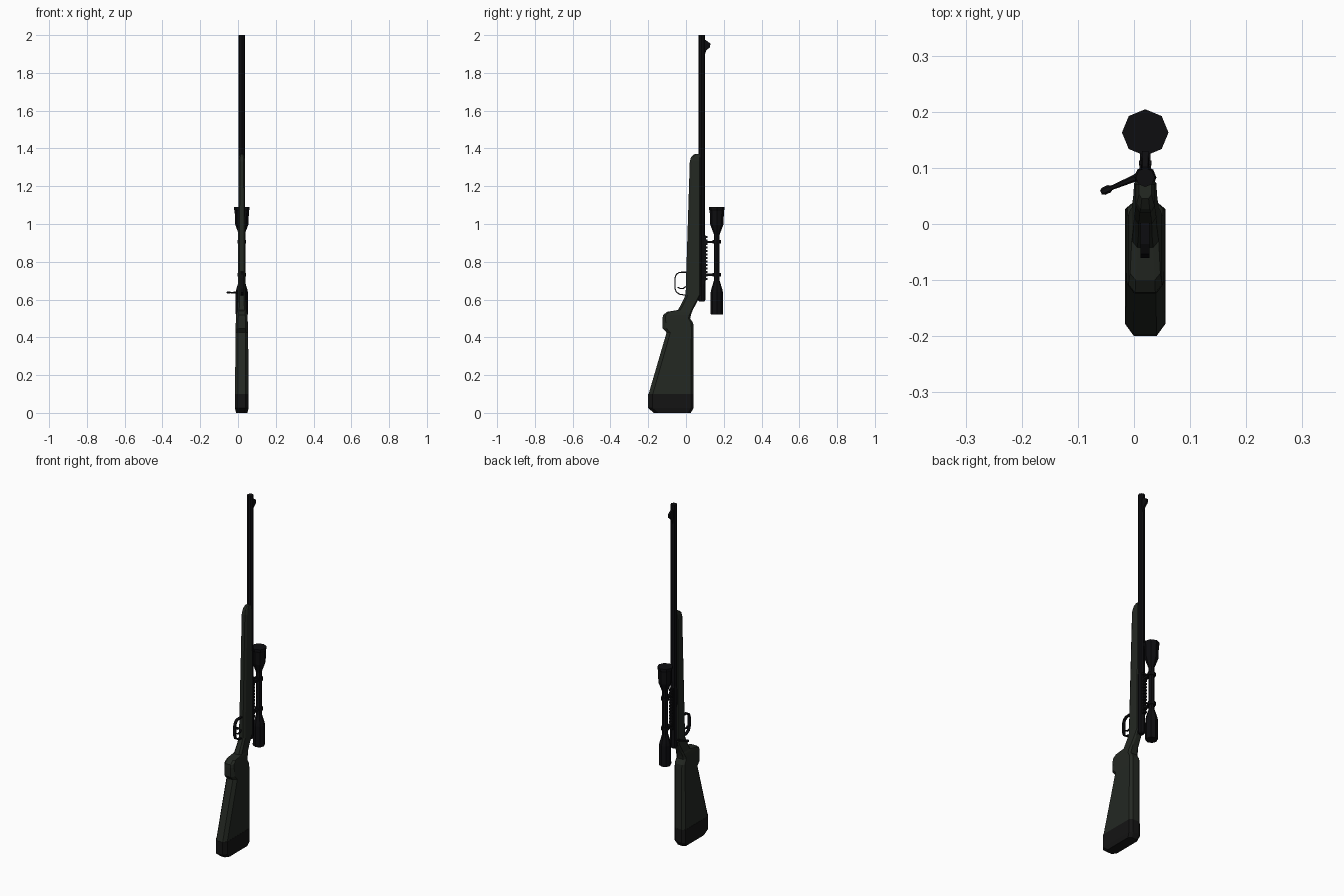
import bpy, bmesh, math
from mathutils import Vector

CX = 0.02            # rifle centre line in x
BARREL_Y, SCOPE_Y = 0.083, 0.163


def material(name, color):
    m = bpy.data.materials.new(name)
    m.diffuse_color = (*color, 1)
    return m


STOCK = material("dark_green_stock", (0.017, 0.021, 0.016))
RUBBER = material("black_rubber", (0.007, 0.007, 0.007))
METAL = material("black_metal", (0.004, 0.004, 0.005))


def loft(name, rings, mat):
    """Skin a list of equal-length point rings and cap both ends."""
    bm = bmesh.new()
    vs = [[bm.verts.new(p) for p in r] for r in rings]
    n = len(rings[0])
    for a, b in zip(vs, vs[1:]):
        for i in range(n):
            j = (i + 1) % n
            bm.faces.new((a[i], a[j], b[j], b[i]))
    bm.faces.new(vs[0][::-1])
    bm.faces.new(vs[-1])
    bmesh.ops.recalc_face_normals(bm, faces=bm.faces)
    me = bpy.data.meshes.new(name)
    bm.to_mesh(me)
    bm.free()
    me.materials.append(mat)
    ob = bpy.data.objects.new(name, me)
    bpy.context.collection.objects.link(ob)
    return ob


def lathe(name, y, profile, mat=METAL, n=8):
    """Faceted turned part along z; profile is (z, radius)."""
    ang = [2 * math.pi * i / n for i in range(n)]
    return loft(name, [[(CX + r * math.cos(a), y + r * math.sin(a), z) for a in ang]
                       for z, r in profile], mat)


def section(z, y0, y1, hw, cx, cy):
    """Chamfered rectangle across the stock."""
    pts = [(-hw + cx, y0), (hw - cx, y0), (hw, y0 + cy), (hw, y1 - cy * 0.6),
           (hw - cx, y1), (-hw + cx, y1), (-hw, y1 - cy * 0.6), (-hw, y0 + cy)]
    return [(CX + x, y, z) for x, y in pts]


def box(name, x0, x1, y0, y1, z0, z1, mat=METAL):
    q = [(x0, y0), (x1, y0), (x1, y1), (x0, y1)]
    return loft(name, [[(x, y, z) for x, y in q] for z in (z0, z1)], mat)


def strip(name, path, t, hw):
    """Flat bent strip following a (y, z) path."""
    P = [Vector(p) for p in path]
    rings = []
    for i, p in enumerate(P):
        d = (P[min(i + 1, len(P) - 1)] - P[max(i - 1, 0)]).normalized()
        o = Vector((-d.y, d.x)) * t / 2
        a, b = p + o, p - o
        rings.append([(CX - hw, *a), (CX + hw, *a), (CX + hw, *b), (CX - hw, *b)])
    return loft(name, rings, METAL)


def rod(name, stations, n=6):
    """Tapered rod through (point, radius) stations lying on one line."""
    a, b = Vector(stations[0][0]), Vector(stations[-1][0])
    q = (b - a).to_track_quat('Z', 'Y')
    return loft(name, [[Vector(p) + q @ Vector((r * math.cos(k * math.tau / n),
                                               r * math.sin(k * math.tau / n), 0))
                        for k in range(n)] for p, r in stations], METAL)


# Butt pad
loft("butt_pad", [section(*s, 0.016, 0.022) for s in (
    (0.0, -0.17, 0.025, 0.030), (0.025, -0.2, 0.04, 0.036), (0.1, -0.2, 0.04, 0.036))], RUBBER)

# Stock: butt, pistol grip, wrist and fore-end
loft("stock", [section(*s) for s in (
    (0.10, -0.198, 0.039, 0.035, 0.015, 0.022),
    (0.425, -0.103, 0.040, 0.034, 0.015, 0.020),
    (0.448, -0.124, 0.040, 0.033, 0.013, 0.020),
    (0.475, -0.124, 0.038, 0.032, 0.012, 0.018),
    (0.50, -0.124, 0.022, 0.031, 0.012, 0.015),
    (0.518, -0.122, 0.026, 0.030, 0.012, 0.015),
    (0.535, -0.10, 0.032, 0.027, 0.010, 0.012),
    (0.545, -0.042, 0.036, 0.024, 0.010, 0.012),
    (0.59, -0.018, 0.060, 0.021, 0.009, 0.012),
    (0.625, -0.002, 0.078, 0.020, 0.008, 0.012),
    (0.70, 0.000, 0.080, 0.020, 0.008, 0.012),
    (1.33, 0.020, 0.078, 0.017, 0.007, 0.012),
    (1.355, 0.027, 0.077, 0.015, 0.007, 0.011),
    (1.37, 0.045, 0.075, 0.011, 0.005, 0.008))], STOCK)

# Barrel and receiver
lathe("barrel", BARREL_Y, [(0.93, 0.017), (2.0, 0.017)])
lathe("receiver", BARREL_Y, [(0.59, 0.014), (0.597, 0.019), (0.93, 0.020), (0.95, 0.017)])

# Front sight
loft("front_sight", [[(CX - w, 0.09, z), (CX + w, 0.09, z), (CX + w * .7, y, z), (CX - w * .7, y, z)]
                     for z, y, w in ((1.89, 0.098, 0.007), (1.92, 0.108, 0.008), (1.935, 0.126, 0.008),
                                     (1.955, 0.130, 0.008), (1.975, 0.102, 0.007))], METAL)

# Scope rail with teeth
box("scope_rail", CX - 0.010, CX + 0.010, 0.095, 0.107, 0.70, 0.94)
for i in range(13):
    z = 0.704 + i * 0.0185
    box(f"rail_tooth_{i + 1}", CX - 0.011, CX + 0.011, 0.104, 0.113, z, z + 0.010)

# Scope body: eyepiece, tube and objective bell
lathe("scope", SCOPE_Y, [
    (0.52, 0.031), (0.525, 0.033), (0.64, 0.032), (0.655, 0.029), (0.70, 0.0155), (0.945, 0.0155),
    (1.0, 0.036), (1.07, 0.0375), (1.078, 0.0415), (1.09, 0.0415)])

# Scope rings and their posts
for label, z in (("rear", 0.732), ("front", 0.905)):
    lathe(f"{label}_scope_ring", SCOPE_Y, [(z - 0.009, 0.022), (z + 0.009, 0.022)])
    box(f"{label}_ring_post", CX - 0.009, CX + 0.009, 0.10, 0.150, z - 0.006, z + 0.006)

# Bolt handle
rod("bolt_handle", [((0.012, 0.086, 0.637), 0.008), ((-0.004, 0.0795, 0.637), 0.006),
                    ((-0.040, 0.0645, 0.637), 0.004), ((-0.044, 0.063, 0.637), 0.007),
                    ((-0.054, 0.0585, 0.637), 0.007), ((-0.059, 0.0565, 0.637), 0.004)])

# Trigger guard and trigger
strip("trigger_guard", [(0.006, 0.745), (-0.035, 0.744), (-0.051, 0.734), (-0.058, 0.715),
                        (-0.058, 0.658), (-0.051, 0.639), (-0.033, 0.628), (0.004, 0.622)], 0.006, 0.008)
strip("trigger", [(0.006, 0.674), (-0.012, 0.660), (-0.030, 0.658), (-0.044, 0.666)], 0.006, 0.004)
